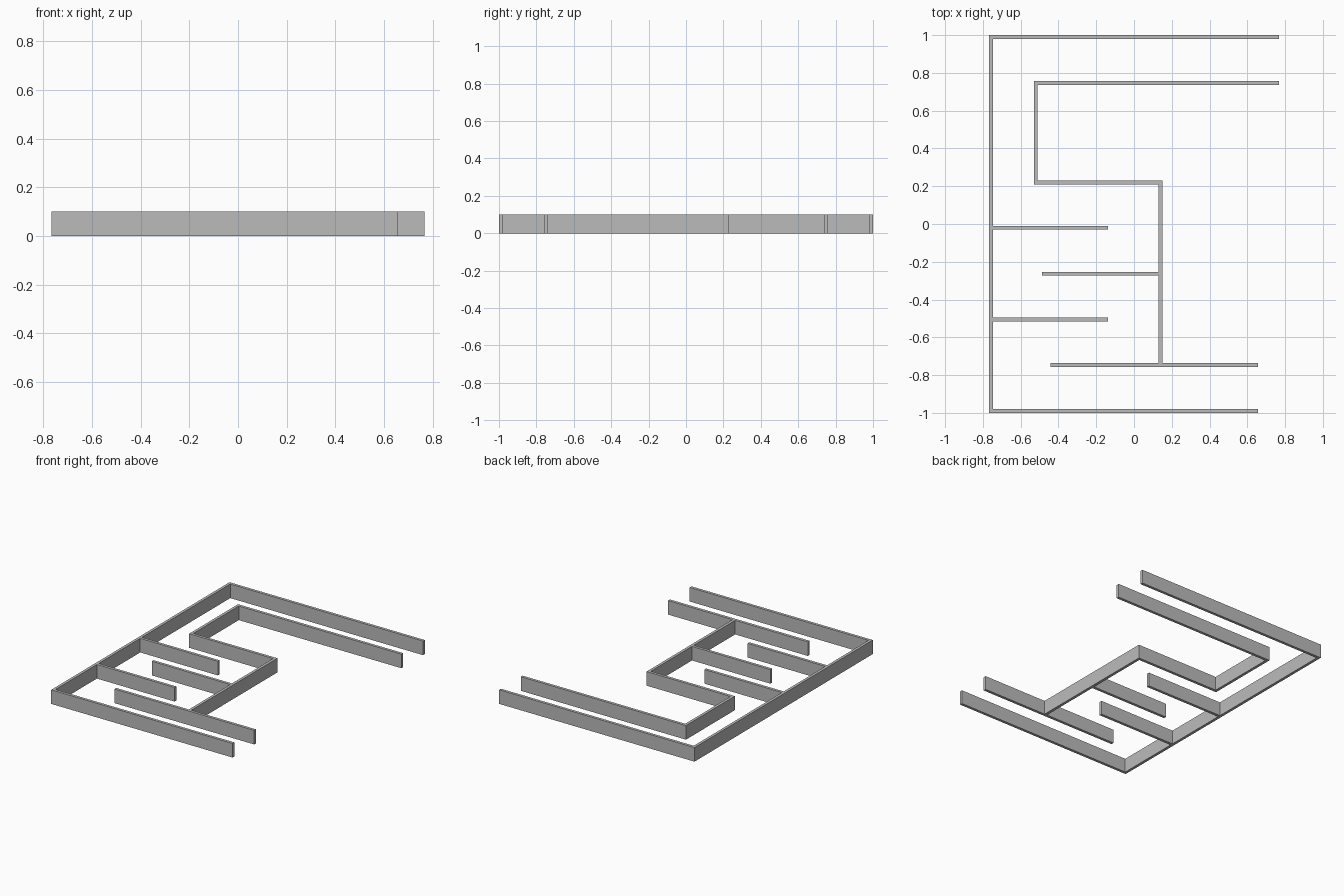
import bpy
import bmesh
from mathutils import Matrix, Vector

cube = bpy.data.objects.get("Cube")
if cube:
    bpy.data.objects.remove(cube, do_unlink=True)

HEIGHT = 0.1
THICK = 0.02
HALF = THICK / 2

# One plain grey for every wall
grey = bpy.data.materials.new("wall grey")
grey.use_nodes = True
colour = (0.5, 0.5, 0.5, 1)
grey.diffuse_color = colour
grey.node_tree.nodes["Principled BSDF"].inputs["Base Color"].default_value = colour


def wall(name, path):
    """Extrude a right-angled centre line into a mitred wall of even thickness."""
    points = [Vector(p) for p in path]
    dirs = [(b - a).normalized() for a, b in zip(points, points[1:])]
    sides = [Vector((-d.y, d.x)) for d in dirs]
    left, right = [], []
    for i, p in enumerate(points):
        if i == 0:
            offset = sides[0]
        elif i == len(dirs):
            offset = sides[-1]
        else:
            offset = sides[i - 1] + sides[i]
        left.append(p + offset * HALF)
        right.append(p - offset * HALF)

    bm = bmesh.new()
    rows = [[bm.verts.new((p.x, p.y, 0)) for p in row] for row in (left, right)]
    for i in range(len(dirs)):
        bm.faces.new((rows[0][i], rows[0][i + 1], rows[1][i + 1], rows[1][i]))
    grown = bmesh.ops.extrude_face_region(bm, geom=bm.faces[:], use_keep_orig=True)
    top = [g for g in grown["geom"] if isinstance(g, bmesh.types.BMVert)]
    bmesh.ops.translate(bm, verts=top, vec=(0, 0, HEIGHT))
    bmesh.ops.recalc_face_normals(bm, faces=bm.faces[:])

    mesh = bpy.data.meshes.new(name)
    bm.to_mesh(mesh)
    bm.free()
    mesh.materials.append(grey)
    bpy.context.collection.objects.link(bpy.data.objects.new(name, mesh))


# Outer wall: back, right side and front in one run
SIDE = -0.757
wall("outer_wall", [(0.767, 0.99), (SIDE, 0.99), (SIDE, -0.99), (0.657, -0.99)])

# Inner stepped wall, ending against the front inner wall
INNER = 0.14
wall("inner_stepped_wall", [(0.767, 0.747), (-0.52, 0.747), (-0.52, 0.219),
                            (INNER, 0.219), (INNER, -0.737)])
wall("front_inner_wall", [(-0.441, -0.747), (0.657, -0.747)])

# Interlocking baffles from alternate sides
for name, y in (("back_baffle", -0.02), ("front_baffle", -0.506)):
    wall(name, [(SIDE + HALF, y), (-0.137, y)])
wall("middle_baffle", [(INNER - HALF, -0.263), (-0.486, -0.263)])
